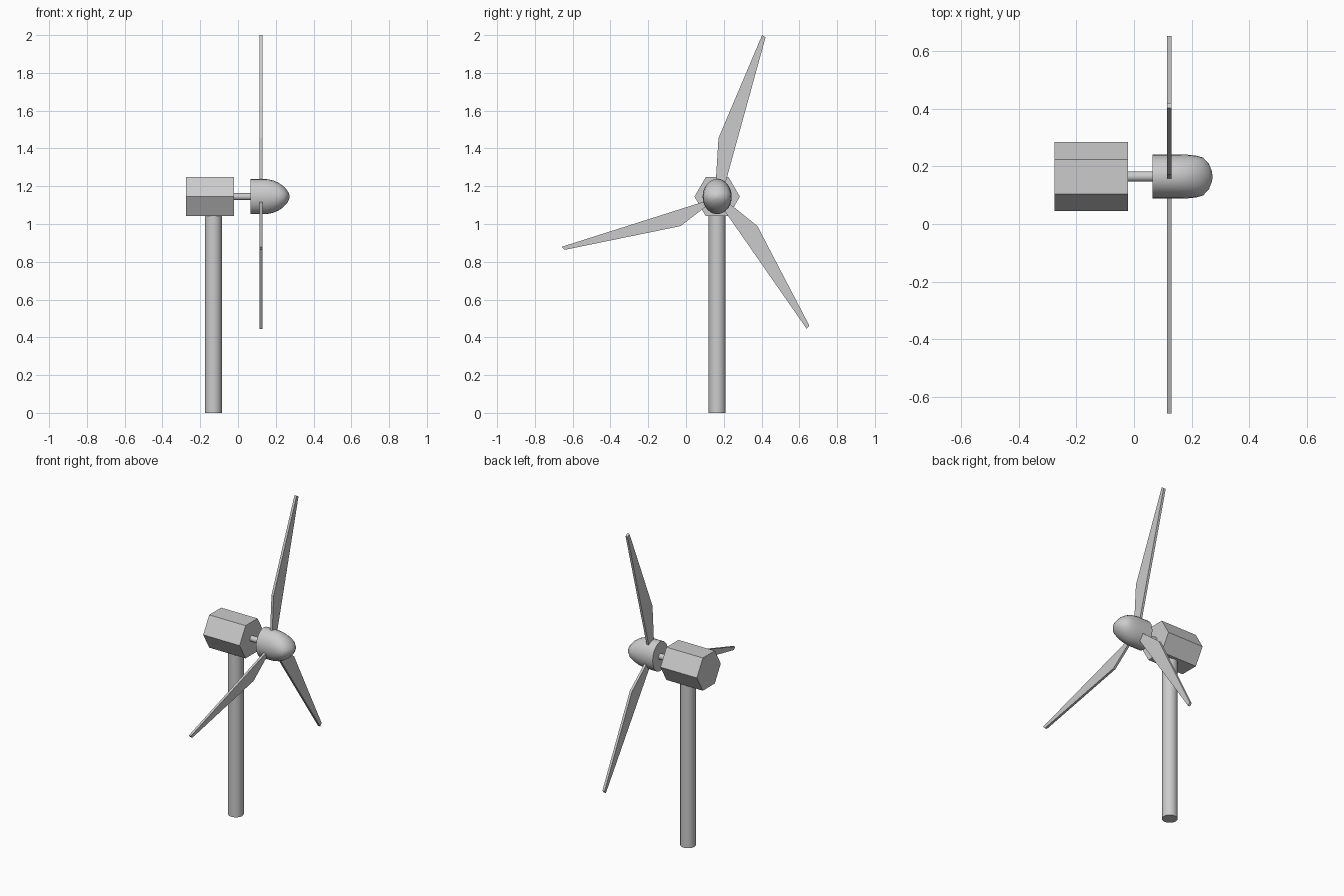
import bpy, bmesh, math

if "Cube" in bpy.data.objects:
    bpy.data.objects.remove(bpy.data.objects["Cube"])

CY, CZ = 0.165, 1.145  # rotor axis


def finish(bm, name, smooth=False):
    bmesh.ops.recalc_face_normals(bm, faces=bm.faces)
    mesh = bpy.data.meshes.new(name)
    bm.to_mesh(mesh)
    bm.free()
    obj = bpy.data.objects.new(name, mesh)
    bpy.context.collection.objects.link(obj)
    if smooth:
        bpy.ops.object.select_all(action='DESELECT')
        obj.select_set(True)
        bpy.context.view_layer.objects.active = obj
        bpy.ops.object.shade_smooth_by_angle(angle=math.radians(40))
    return obj


def loft_x(name, sections, sides, smooth):
    """Closed loft along x from (x, y radius, z radius) sections."""
    bm = bmesh.new()
    rings = []
    for x, ry, rz in sections:
        angles = [2 * math.pi * i / sides for i in range(sides)]
        rings.append([bm.verts.new((x, CY + ry * math.cos(a), CZ + rz * math.sin(a)))
                      for a in angles])
    for a, b in zip(rings, rings[1:]):
        for i in range(sides):
            j = (i + 1) % sides
            bm.faces.new((a[i], a[j], b[j], b[i]))
    bm.faces.new(rings[0])
    bm.faces.new(rings[-1])
    return finish(bm, name, smooth)


def blade(name, outline, x0=0.115, x1=0.13):
    """Flat blade: outline in the yz plane, extruded along x."""
    bm = bmesh.new()
    face = bm.faces.new([bm.verts.new((x0, y, z)) for y, z in outline])
    out = bmesh.ops.extrude_face_region(bm, geom=[face])
    for v in out["geom"]:
        if isinstance(v, bmesh.types.BMVert):
            v.co.x = x1
    return finish(bm, name)


# Tower
bpy.ops.mesh.primitive_cylinder_add(vertices=32, radius=0.045, depth=1.045,
                                    location=(-0.13, CY, 0.5225))
bpy.context.object.name = "tower"
bpy.ops.object.shade_smooth_by_angle(angle=math.radians(40))

# Hexagonal nacelle and drive shaft
loft_x("nacelle", [(-0.276, 0.12, 0.12), (-0.02, 0.12, 0.12)], 6, False)
loft_x("shaft", [(-0.03, 0.018, 0.018), (0.075, 0.018, 0.018)], 24, True)

# Domed hub, slightly taller than wide
loft_x("hub", [(0.065, 0.077, 0.093), (0.15, 0.077, 0.093), (0.185, 0.076, 0.086),
               (0.215, 0.073, 0.073), (0.24, 0.066, 0.056), (0.26, 0.045, 0.034),
               (0.27, 0.02, 0.016), (0.273, 0.004, 0.004)], 24, True)

# Three blades: root, bend, tip pair, root
blade("blade_top", [(0.157, 1.215), (0.172, 1.455), (0.403, 2.0),
                    (0.421, 1.988), (0.208, 1.215)])
blade("blade_right", [(0.222, 1.115), (0.378, 0.989), (0.653, 0.462),
                      (0.639, 0.445), (0.19, 1.09)])
blade("blade_left", [(0.115, 1.1), (-0.029, 0.989), (-0.643, 0.863),
                     (-0.659, 0.879), (0.1, 1.12)])
